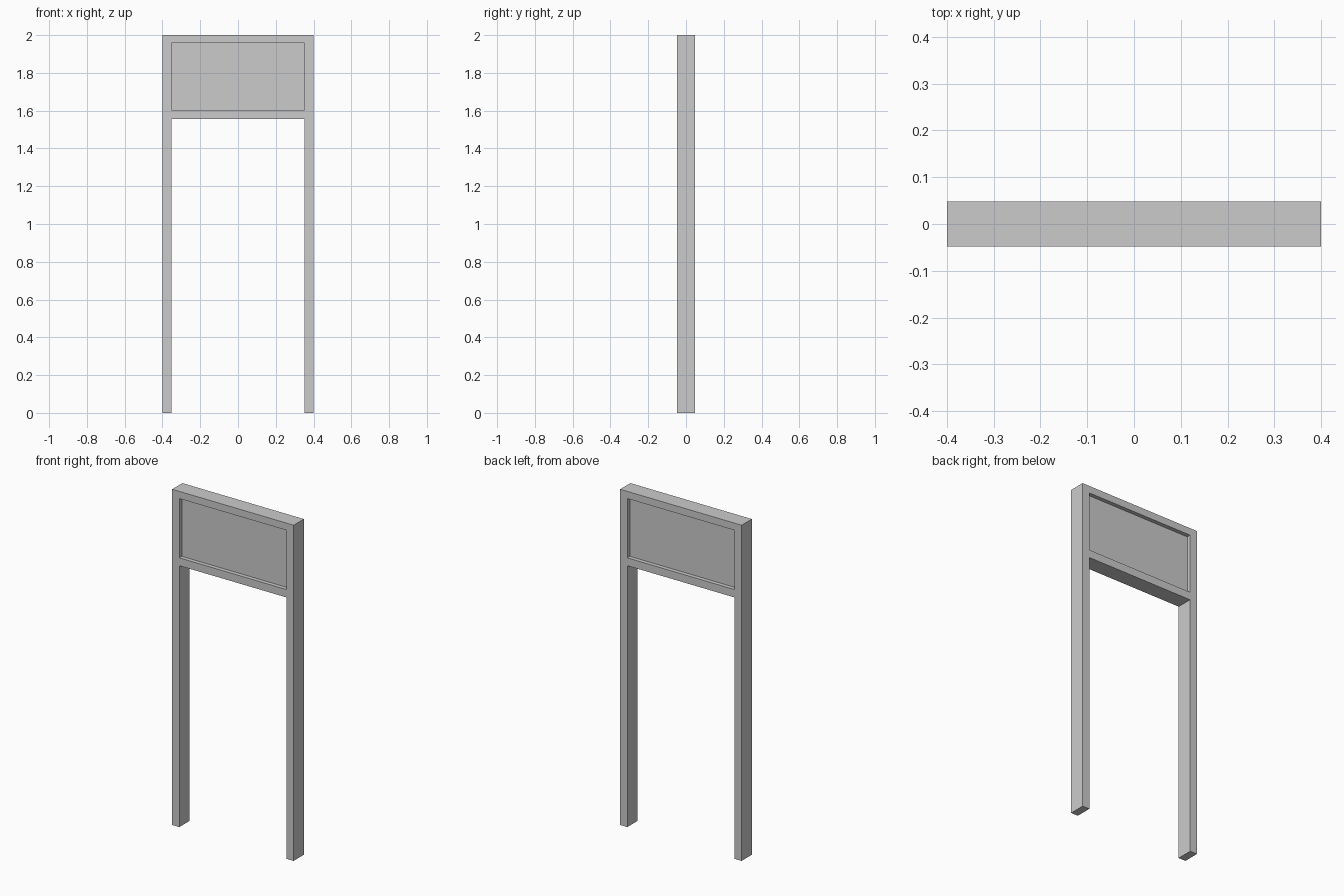
import bpy
import bmesh
from mathutils import Vector

cube = bpy.data.objects.get("Cube")
if cube:
    bpy.data.objects.remove(cube, do_unlink=True)

# Single plain grey finish
grey = bpy.data.materials.new("light_grey")
grey.use_nodes = True
color = (0.6, 0.6, 0.6, 1.0)
grey.diffuse_color = color
grey.node_tree.nodes["Principled BSDF"].inputs["Base Color"].default_value = color

HALF_WIDTH, HEIGHT = 0.4, 2.0
DEPTH, BAR = 0.096, 0.047
RAIL_BOTTOM = 1.557
PANEL_DEPTH = DEPTH / 2

inner = HALF_WIDTH - BAR
xs = [-HALF_WIDTH, -inner, inner, HALF_WIDTH]
zs = [0, RAIL_BOTTOM, RAIL_BOTTOM + BAR, HEIGHT - BAR + 0.004, HEIGHT]


def slab(name, cells, depth):
    """Extrude the chosen cells of the front layout into a closed solid."""
    bm = bmesh.new()
    for i, j in cells:
        corners = ((i, j), (i + 1, j), (i + 1, j + 1), (i, j + 1))
        bm.faces.new([bm.verts.new((xs[a], -depth / 2, zs[b])) for a, b in corners])
    bmesh.ops.remove_doubles(bm, verts=bm.verts[:], dist=0.0001)
    result = bmesh.ops.extrude_face_region(bm, geom=bm.faces[:], use_keep_orig=True)
    back = [v for v in result["geom"] if isinstance(v, bmesh.types.BMVert)]
    bmesh.ops.translate(bm, verts=back, vec=Vector((0, depth, 0)))
    bmesh.ops.recalc_face_normals(bm, faces=bm.faces[:])
    mesh = bpy.data.meshes.new(name)
    bm.to_mesh(mesh)
    bm.free()
    mesh.materials.append(grey)
    obj = bpy.data.objects.new(name, mesh)
    bpy.context.collection.objects.link(obj)
    return obj


# Posts and rails in one piece, with the leg opening and panel opening left out
openings = {(1, 0), (1, 2)}
frame_cells = [(i, j) for i in range(3) for j in range(4) if (i, j) not in openings]
slab("post_and_rail_frame", frame_cells, DEPTH)

# Thinner sign board, recessed on both sides
slab("recessed_sign_panel", [(1, 2)], PANEL_DEPTH)
